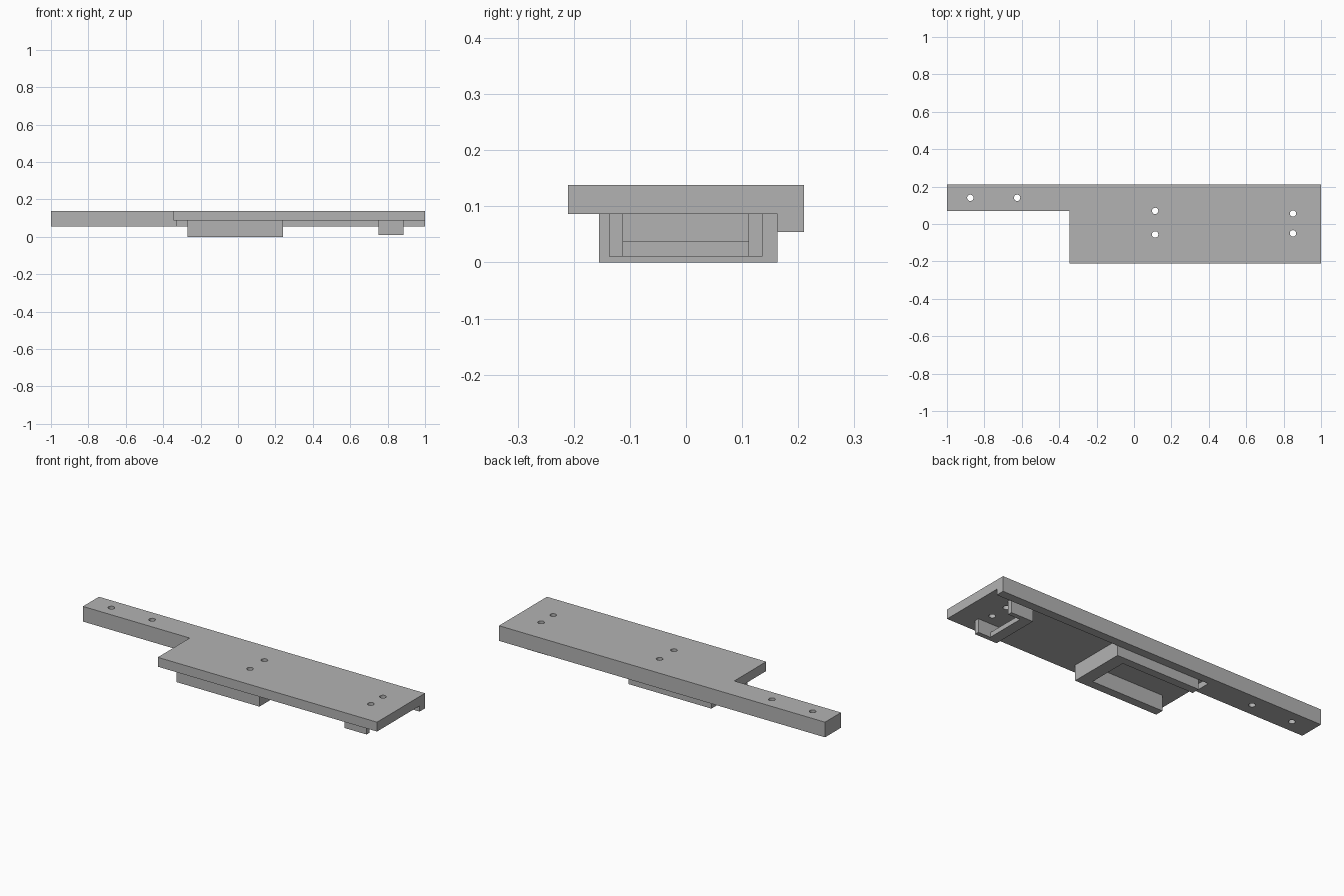
import bpy
import bmesh

if "Cube" in bpy.data.objects:
    bpy.data.objects.remove(bpy.data.objects["Cube"], do_unlink=True)

grey = bpy.data.materials.new("matte grey")
grey.use_nodes = True
colour = (0.45, 0.45, 0.45, 1)
grey.diffuse_color = colour
grey.node_tree.nodes["Principled BSDF"].inputs["Base Color"].default_value = colour

BOTTOM, TOP = 0.086, 0.138    # underside and top of the plate


def prism(name, outline, z0, z1):
    """Extrude a flat outline from z0 up to z1."""
    bm = bmesh.new()
    face = bm.faces.new([bm.verts.new((x, y, z0)) for x, y in outline])
    grown = bmesh.ops.extrude_face_region(bm, geom=[face])
    verts = [v for v in grown["geom"] if isinstance(v, bmesh.types.BMVert)]
    bmesh.ops.translate(bm, verts=verts, vec=(0, 0, z1 - z0))
    bmesh.ops.recalc_face_normals(bm, faces=bm.faces)
    mesh = bpy.data.meshes.new(name)
    bm.to_mesh(mesh)
    bm.free()
    mesh.materials.append(grey)
    obj = bpy.data.objects.new(name, mesh)
    bpy.context.collection.objects.link(obj)
    return obj


def box(name, x0, x1, y0, y1, z0, z1):
    return prism(name, [(x0, y0), (x1, y0), (x1, y1), (x0, y1)], z0, z1)


def combine(target, tool, operation):
    """Apply a boolean and discard the tool object."""
    mod = target.modifiers.new("combine", "BOOLEAN")
    mod.operation = operation
    mod.solver = "EXACT"
    mod.object = tool
    bpy.context.view_layer.objects.active = target
    bpy.ops.object.modifier_apply(modifier=mod.name)
    bpy.data.objects.remove(tool, do_unlink=True)


# Mounting plate with the deeper arm and back rail
plate = box("mounting_plate", -0.345, 1, -0.21, 0.21, BOTTOM, TOP)
rail = prism("arm_and_rail", [(-1, 0.07), (-0.33, 0.07), (-0.33, 0.163),
                              (1, 0.163), (1, 0.21), (-1, 0.21)], 0.054, TOP)
combine(plate, rail, "UNION")

# Screw holes
for x, y in [(-0.875, 0.14), (-0.625, 0.14), (0.113, 0.07),
             (0.113, -0.056), (0.85, 0.056), (0.85, -0.05)]:
    bpy.ops.mesh.primitive_cylinder_add(vertices=32, radius=0.017, depth=0.4,
                                        location=(x, y, 0.1))
    combine(plate, bpy.context.object, "DIFFERENCE")

# Large socket, open underneath and at its right end
prism("large_socket", [(-0.27, -0.155), (0.24, -0.155), (0.24, 0.163),
                       (-0.27, 0.163), (-0.27, 0.118), (0.17, 0.118),
                       (0.17, -0.108), (-0.27, -0.108)], 0, BOTTOM)

# Small holder: two side walls joined by a low strap
holder = box("small_holder", 0.75, 0.885, -0.137, 0.136, 0.011, BOTTOM)
combine(holder, box("slot", 0.7, 0.9, -0.112, 0.111, 0.037, 0.2), "DIFFERENCE")
combine(holder, box("notch", 0.81, 0.9, -0.112, 0.111, -0.1, 0.1), "DIFFERENCE")
